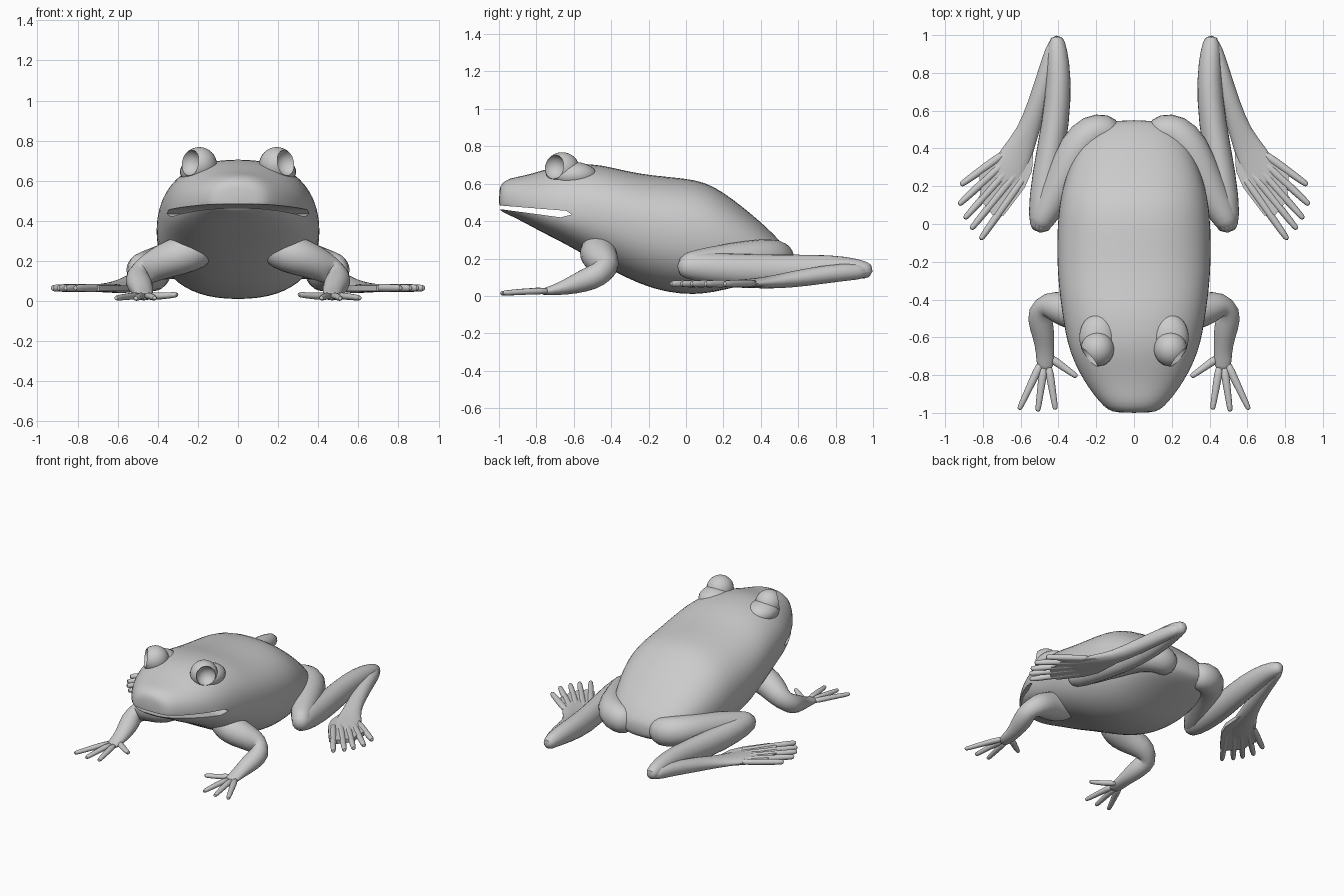
import bpy, bmesh, math
from mathutils import Vector

if "Cube" in bpy.data.objects:
    bpy.data.objects.remove(bpy.data.objects["Cube"])

parts, cutters = [], []

def make(name, bm, subsurf=0, mirror=False):
    bmesh.ops.recalc_face_normals(bm, faces=bm.faces)
    me = bpy.data.meshes.new(name)
    bm.to_mesh(me)
    bm.free()
    ob = bpy.data.objects.new(name, me)
    bpy.context.collection.objects.link(ob)
    if mirror:
        m = ob.modifiers.new("mirror", 'MIRROR')
        m.use_mirror_merge = False
    if subsurf:
        ob.modifiers.new("smooth", 'SUBSURF').levels = subsurf
    parts.append(ob)
    return ob

def loft(rings):
    """Skin a list of equal-length point rings and cap both ends."""
    bm = bmesh.new()
    vs = [[bm.verts.new(p) for p in r] for r in rings]
    n = len(vs[0])
    for a, b in zip(vs, vs[1:]):
        for i in range(n):
            bm.faces.new((a[i], a[(i + 1) % n], b[(i + 1) % n], b[i]))
    bm.faces.new(vs[0])
    bm.faces.new(vs[-1])
    return bm

def limb(name, pts, sides=12):
    """Mirrored tube; each point is x, y, z, half width, half height."""
    rings = []
    for i, p in enumerate(pts):
        a, b = pts[max(i - 1, 0)], pts[min(i + 1, len(pts) - 1)]
        t = (Vector(b[:3]) - Vector(a[:3])).normalized()
        s = t.cross(Vector((0, 0, 1))).normalized()
        u = s.cross(t)
        rings.append([Vector(p[:3]) + s * p[3] * math.cos(k * math.tau / sides)
                      + u * p[4] * math.sin(k * math.tau / sides) for k in range(sides)])
    return make(name, loft(rings), 1, True)

def slab(name, pts, z0, z1, **kw):
    return make(name, loft([[(x, y, z) for x, y in pts] for z in (z0, z1)]), **kw)

def ball(name, c, r, scale=(1, 1, 1)):
    bm = bmesh.new()
    bmesh.ops.create_uvsphere(bm, u_segments=24, v_segments=16, radius=r)
    for v in bm.verts:
        v.co = Vector(c) + Vector([a * b for a, b in zip(v.co, scale)])
    return make(name, bm, 0, True)

def cut(ob, cutter):
    m = ob.modifiers.new("cut", 'BOOLEAN')
    m.operation, m.object, m.solver = 'DIFFERENCE', cutter, 'EXACT'

# body: y, half width, top z, bottom z, z of widest point
sections = [
    (-1.00, .09, .57, .465, .50), (-.985, .14, .605, .45, .50), (-.94, .185, .632, .43, .49),
    (-.87, .24, .642, .395, .48), (-.78, .295, .668, .345, .465), (-.68, .34, .70, .295, .45),
    (-.58, .365, .71, .24, .44), (-.45, .385, .703, .165, .43), (-.32, .402, .668, .095, .40),
    (-.18, .41, .645, .035, .36), (-.02, .408, .632, .005, .33), (.10, .398, .612, .01, .31),
    (.20, .378, .555, .03, .28), (.30, .345, .48, .055, .25), (.40, .30, .395, .08, .22),
    (.48, .24, .32, .10, .20), (.53, .17, .26, .125, .19), (.55, .08, .22, .15, .185)]

def body_ring(y, w, top, bot, mid, n=28, e=2 / 2.3):
    ring = []
    for k in range(n):
        c, s = math.cos(k * math.tau / n), math.sin(k * math.tau / n)
        h = (top - mid) if s > 0 else (mid - bot)
        ring.append((math.copysign(abs(c) ** e, c) * w, y,
                     mid + math.copysign(abs(s) ** e, s) * h))
    return ring

body = make("body", loft([body_ring(*s) for s in sections]), 1)

# mouth opening
wedge = [(-1.1, .492), (-.64, .455), (-.61, .435), (-.67, .42), (-1.1, .478)]
mouth = make("mouth_cutter", loft([[(x, y, z) for y, z in wedge] for x in (-.5, .5)]))

# bulging eyes with hollow sockets facing outward and forward
eye_c = Vector((.193, -.662, .68))
look = Vector((.72, -.66, .15)).normalized()
eye = ball("eye_bulge", eye_c, .088, (1, 1.05, 1))
brow = ball("brow_ridge", (.19, -.60, .645), .095, (1.05, 1.3, .75))
socket = ball("eye_cutter", eye_c + look * .075, .066)
for ob, tool in ((body, mouth), (body, socket), (eye, socket), (brow, socket)):
    cut(ob, tool)
cutters += [mouth, socket]

# front legs
limb("front_leg", [
    (.13, -.42, .27, .06, .06), (.20, -.46, .255, .10, .10), (.29, -.475, .228, .108, .102),
    (.38, -.45, .195, .092, .09), (.465, -.425, .152, .077, .074), (.508, -.46, .115, .07, .068),
    (.487, -.55, .078, .068, .064), (.472, -.64, .047, .052, .043),
    (.47, -.72, .028, .05, .026), (.47, -.78, .02, .04, .018)])
for i, (bx, by, tx, ty, tz) in enumerate([
        (.455, -.70, .30, -.81, .032), (.455, -.74, .415, -.985, .016),
        (.475, -.74, .51, -.995, .014), (.485, -.72, .61, -.985, .016)]):
    mx, my = (bx + tx) / 2, (by + ty) / 2
    limb(f"finger_{i + 1}", [(bx, by, .027, .028, .022), (mx, my, .024, .021, .018),
                             (bx * .1 + tx * .9, by * .1 + ty * .9, tz, .017, .016),
                             (tx, ty, tz, .013, .012)], 8)

# hind legs: thigh, shin, ankle section
limb("thigh", [
    (.09, .46, .18, .07, .08), (.15, .495, .19, .10, .10), (.22, .488, .20, .108, .105),
    (.30, .41, .21, .105, .10), (.375, .24, .195, .095, .092), (.45, .09, .175, .083, .082),
    (.49, .02, .165, .07, .075), (.505, -.025, .16, .05, .055)])
limb("shin", [
    (.495, -.05, .16, .045, .05), (.49, .03, .16, .078, .082), (.468, .25, .137, .078, .09),
    (.41, .55, .132, .076, .092), (.397, .78, .148, .068, .076),
    (.407, .93, .145, .056, .055), (.41, 1.0, .13, .033, .038)])
limb("ankle", [
    (.415, .985, .13, .035, .04), (.45, .85, .13, .046, .05), (.51, .63, .098, .055, .05),
    (.565, .48, .075, .06, .038), (.62, .37, .067, .088, .027), (.67, .28, .065, .095, .022),
    (.73, .18, .064, .10, .015)])

# webbed hind foot
slab("foot_web", [
    (.53, .44), (.62, .46), (.73, .35), (.82, .255), (.81, .19), (.82, .13),
    (.78, .09), (.75, .05), (.69, .045), (.58, .19), (.54, .28)], .05, .078, mirror=True)
for i, (bx, by, tx, ty) in enumerate([
        (.67, .385, .92, .205), (.65, .36, .93, .10), (.62, .34, .90, .025),
        (.59, .31, .865, -.03), (.565, .27, .815, -.085)]):
    at = lambda f: (bx + (tx - bx) * f, by + (ty - by) * f)
    limb(f"toe_{i + 1}", [(*at(0), .068, .026, .022), (*at(.5), .066, .024, .022),
                          (*at(.93), .065, .019, .021), (*at(1), .065, .014, .015)], 8)

# bake modifiers, drop helpers, shade smoothly
for ob in parts:
    ob.select_set(True)
bpy.context.view_layer.objects.active = body
bpy.ops.object.convert(target='MESH')
for c in cutters:
    bpy.data.objects.remove(c)
bpy.ops.object.shade_smooth_by_angle(angle=math.radians(40))
